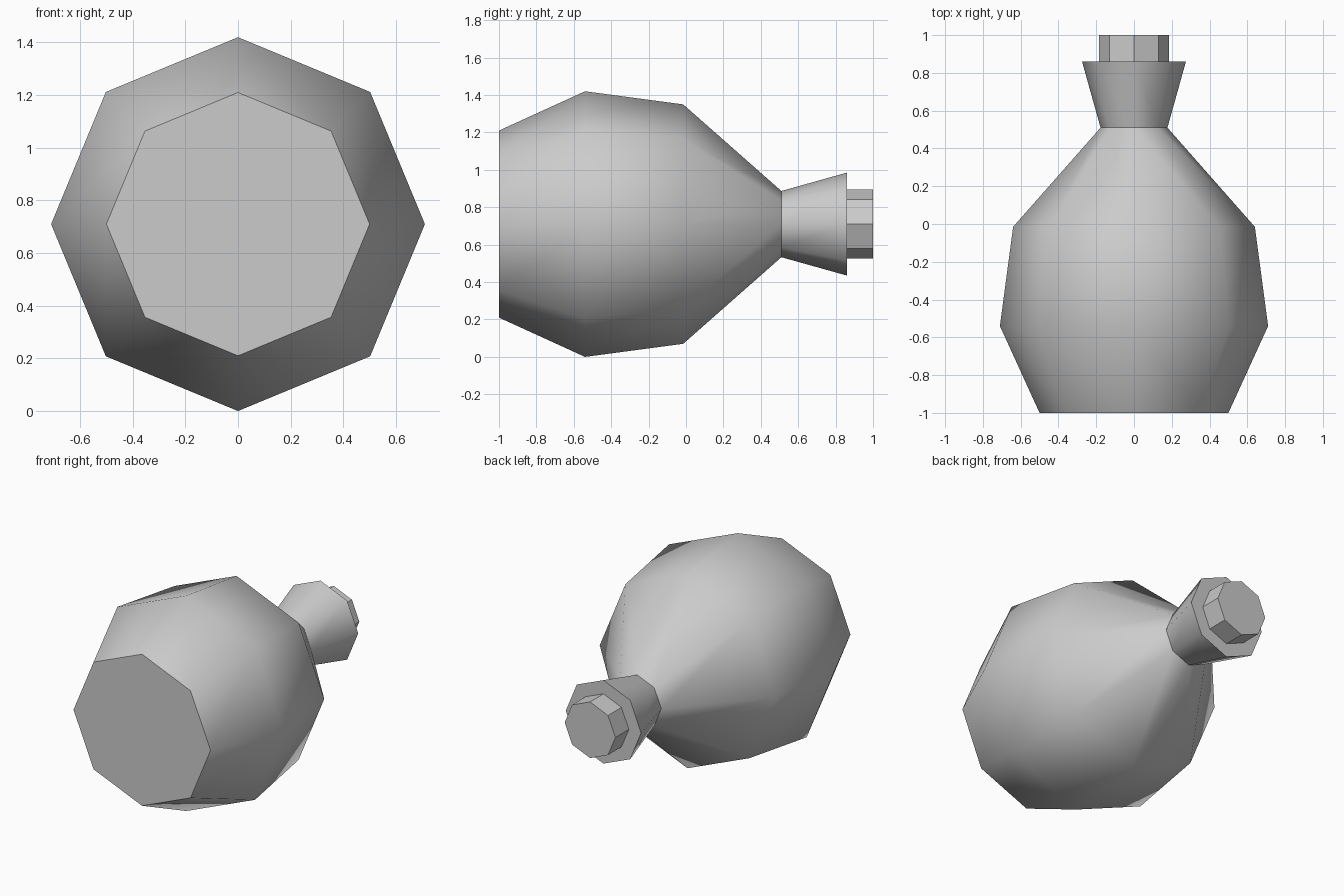
import bpy
import bmesh
from math import cos, sin, pi, radians

cube = bpy.data.objects.get("Cube")
if cube:
    bpy.data.objects.remove(cube, do_unlink=True)

SIDES = 8
AXIS_Z = 0.71

grey = bpy.data.materials.new("plain grey")
grey.use_nodes = True
grey.diffuse_color = (0.6, 0.6, 0.6, 1)
grey.node_tree.nodes["Principled BSDF"].inputs["Base Color"].default_value = (0.6, 0.6, 0.6, 1)


def lathe(name, profile, cap_front=False, cap_back=False, smooth=True):
    """Turn (y, radius) points around the front-to-back axis into an octagonal part."""
    bm = bmesh.new()
    rings = []
    for y, r in profile:
        angles = [2 * pi * i / SIDES for i in range(SIDES)]
        rings.append([bm.verts.new((r * cos(a), y, AXIS_Z + r * sin(a))) for a in angles])
    for a, b in zip(rings, rings[1:]):
        for i in range(SIDES):
            j = (i + 1) % SIDES
            bm.faces.new((a[i], b[i], b[j], a[j]))
    if cap_front:
        bm.faces.new(rings[0])
    if cap_back:
        bm.faces.new(rings[-1][::-1])
    mesh = bpy.data.meshes.new(name)
    bm.to_mesh(mesh)
    bm.free()
    mesh.materials.append(grey)
    obj = bpy.data.objects.new(name, mesh)
    bpy.context.collection.objects.link(obj)
    if smooth:
        bpy.ops.object.select_all(action="DESELECT")
        obj.select_set(True)
        bpy.context.view_layer.objects.active = obj
        bpy.ops.object.shade_smooth_by_angle(angle=radians(50))
    return obj


# Rounded body with a flat front
lathe("body", [(-1, 0.5), (-0.54, 0.71), (-0.015, 0.64), (0.51, 0.177)], cap_front=True)

# Flared neck, closed by a flat rim around the stopper
lathe("neck", [(0.51, 0.177), (0.86, 0.275), (0.86, 0.185)])

# Faceted stopper
lathe("stopper", [(0.86, 0.185), (1, 0.185)], cap_back=True, smooth=False)
